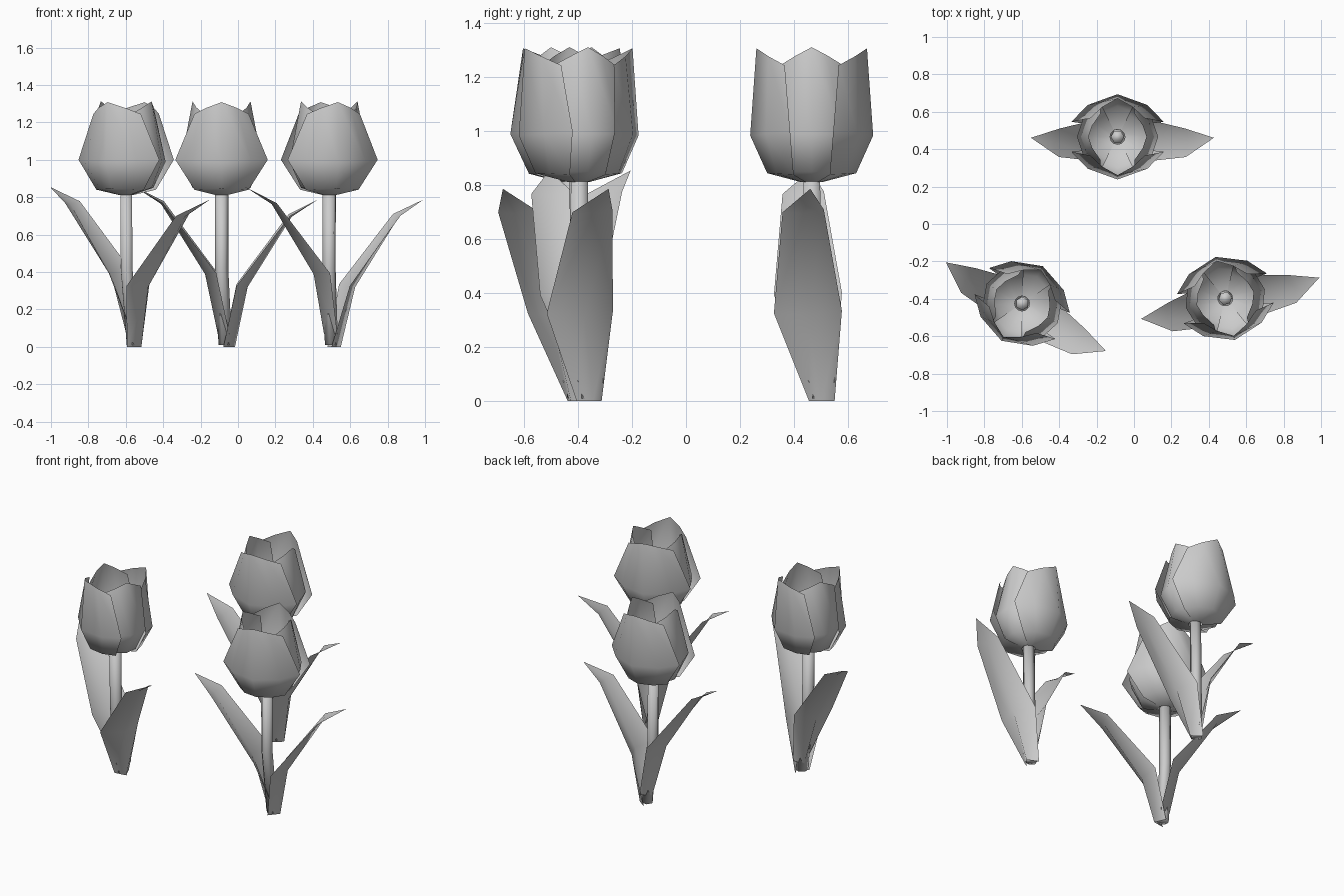
import bpy, bmesh, math
from mathutils import Matrix, Vector

if "Cube" in bpy.data.objects:
    bpy.data.objects.remove(bpy.data.objects["Cube"])


def make_object(name, bm, place):
    bmesh.ops.recalc_face_normals(bm, faces=bm.faces)
    for f in bm.faces:
        f.smooth = True
    me = bpy.data.meshes.new(name)
    bm.to_mesh(me)
    bm.free()
    ob = bpy.data.objects.new(name, me)
    bpy.context.collection.objects.link(ob)
    ob.matrix_world = place
    return ob


def add_grid(bm, rows, mat=Matrix()):
    """Skin a list of equal-length point rows."""
    vr = [[bm.verts.new(mat @ Vector(p)) for p in row] for row in rows]
    for a, b in zip(vr, vr[1:]):
        for i in range(len(a) - 1):
            bm.faces.new((a[i], a[i + 1], b[i + 1], b[i]))


# Petal half-rows: centre, mid, edge as (sideways, outward, height)
OUTER = [
    [(0, .04, .812), (.02, .035, .812), (.035, .02, .812)],
    [(0, .165, .845), (.09, .13, .843), (.145, .067, .84)],
    [(0, .228, .985), (.16, .17, .99), (.247, .08, 1.0)],
    [(0, .205, 1.308), (.08, .16, 1.278), (.145, .10, 1.245)],
]
INNER = [
    [(0, .04, .815), (.02, .035, .815), (.035, .02, .815)],
    [(0, .155, .85), (.075, .125, .85), (.12, .06, .85)],
    [(0, .217, .99), (.11, .18, .99), (.18, .09, 1.0)],
    [(0, .155, 1.312), (.06, .135, 1.28), (.125, .09, 1.24)],
]


def bloom(place):
    bm = bmesh.new()
    for k in range(4):
        half = INNER if k % 2 else OUTER
        rows = [[(-s, o, z) for s, o, z in reversed(r)] + r[1:] for r in half]
        add_grid(bm, rows, Matrix.Rotation(k * math.pi / 2, 4, 'Z'))
    make_object("bloom", bm, place)


def stem(place):
    bm = bmesh.new()
    path = [(.02, .035, .01), (0, .005, .42), (0, 0, .83)]
    rings = []
    for x, y, z in path:
        rings.append([bm.verts.new((x + .036 * math.cos(a), y + .036 * math.sin(a), z))
                      for a in (i * math.pi / 3 for i in range(6))])
    for a, b in zip(rings, rings[1:]):
        for i in range(6):
            j = (i + 1) % 6
            bm.faces.new((a[i], a[j], b[j], b[i]))
    bm.faces.new(rings[0][::-1])
    bm.faces.new(rings[-1])
    make_object("stem", bm, place)


# Folded leaf: front edge, midrib, back edge, narrowing to a tip
LEAF = [
    [(.01, -.01, 0), (.072, .038, 0), (.01, .085, 0)],
    [(.08, -.14, .325), (.14, -.01, .32), (.08, .112, .335)],
    [(.365, -.108, .70), (.375, -.03, .695), (.36, .045, .71)],
]
TIP = (.515, -.005, .787)


def leaf(name, place, flip):
    bm = bmesh.new()
    fit = Matrix.Translation((.052, 0, .068)) @ Matrix.Scale(-1, 4, (1, 0, 0)) if flip else Matrix()
    add_grid(bm, LEAF + [[TIP] * 3], fit)
    bmesh.ops.remove_doubles(bm, verts=bm.verts, dist=.0005)
    make_object(name, bm, place)


# Three tulips: position and turn
for x, y, turn in [(-.088, .466, 0), (-.598, -.425, -29), (.488, -.398, 13)]:
    place = Matrix.Translation((x, y, 0)) @ Matrix.Rotation(math.radians(turn), 4, 'Z')
    bloom(place)
    stem(place)
    leaf("leaf_low", place, False)
    leaf("leaf_high", place, True)
